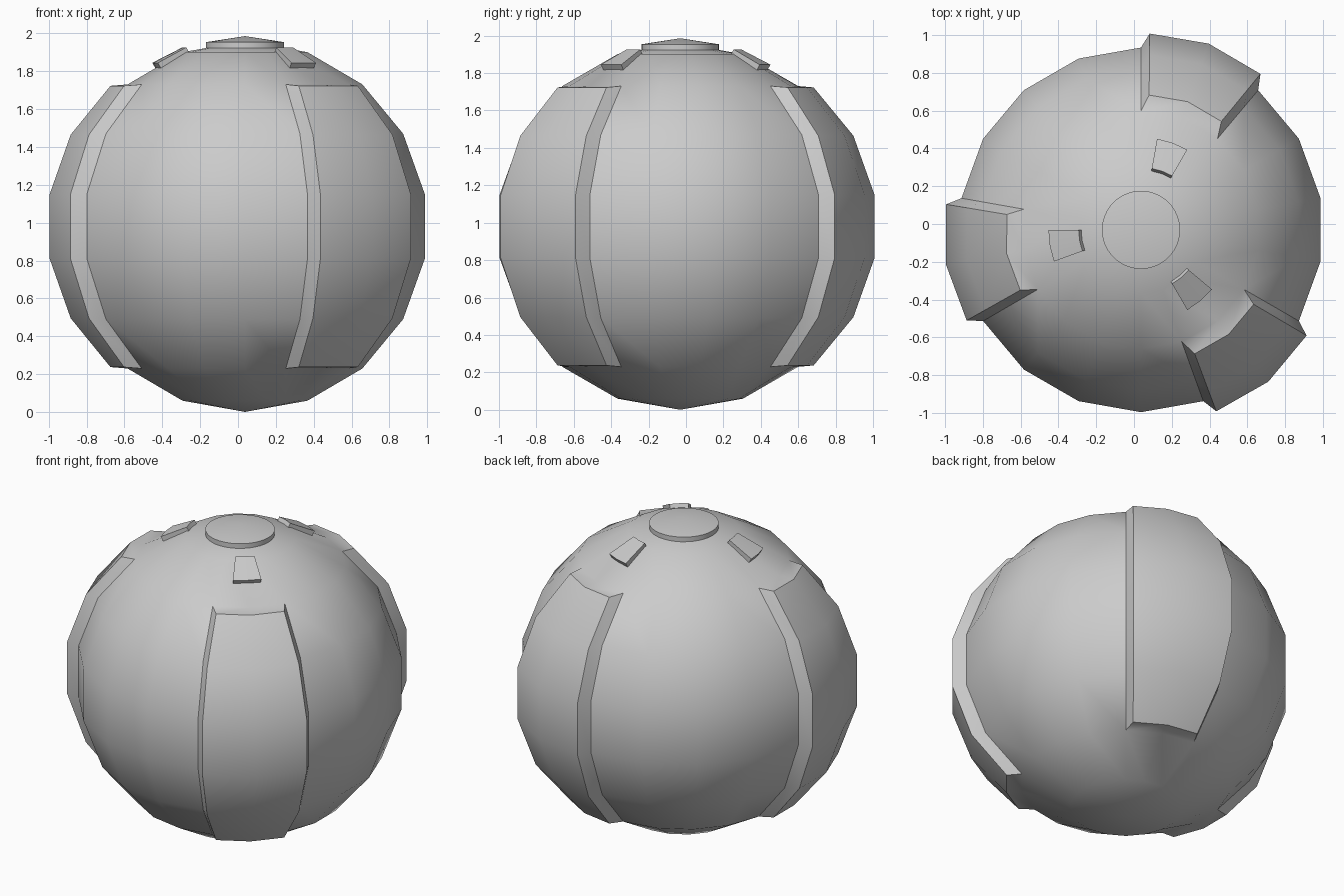
import bpy, bmesh
from math import sin, cos, pi, radians, degrees, atan2
from mathutils import Vector, Matrix

if "Cube" in bpy.data.objects:
    bpy.data.objects.remove(bpy.data.objects["Cube"])

R = 0.98                               # ball radius
CENTRE = Vector((0.037, -0.031, 0.98))
MIDS = (70, 190, 310)                  # directions of the three raised panels


def finish(bm, name):
    bmesh.ops.recalc_face_normals(bm, faces=bm.faces)
    me = bpy.data.meshes.new(name)
    bm.to_mesh(me)
    bm.free()
    ob = bpy.data.objects.new(name, me)
    ob.location = CENTRE
    bpy.context.collection.objects.link(ob)
    bpy.ops.object.select_all(action='DESELECT')
    ob.select_set(True)
    bpy.context.view_layer.objects.active = ob
    bpy.ops.object.shade_smooth_by_angle(angle=radians(30))
    return ob


def polar(r, deg, z):
    a = radians(deg)
    return Vector((r * cos(a), r * sin(a), z))


# Ball, 18 segments by 9 rings, with a vertex column facing 90 degrees
bm = bmesh.new()
bmesh.ops.create_uvsphere(bm, u_segments=18, v_segments=9, radius=R)
v0 = max(bm.verts, key=lambda v: v.co.xy.length)
turn = radians(10) - atan2(v0.co.y, v0.co.x)
bmesh.ops.rotate(bm, verts=bm.verts, cent=(0, 0, 0), matrix=Matrix.Rotation(turn, 3, 'Z'))

# Raised panels: push out a block of faces and narrow it slightly
for mid in MIDS:
    out, side = polar(1, mid, 0), polar(1, mid + 90, 0)
    faces = []
    for f in bm.faces:
        c = f.calc_center_median()
        off = (degrees(atan2(c.y, c.x)) - mid + 180) % 360 - 180
        if abs(off) < 19 and abs(c.z) < 0.72 * R:
            faces.append(f)
    res = bmesh.ops.extrude_face_region(bm, geom=faces)
    bmesh.ops.delete(bm, geom=[f for f in faces if f.is_valid], context='FACES')
    for v in [g for g in res['geom'] if isinstance(g, bmesh.types.BMVert)]:
        r, s, z = v.co.dot(out), v.co.dot(side), v.co.z
        r += 0.088 - 0.025 * (r - 0.8)
        v.co = out * r + side * (s * 0.945) + Vector((0, 0, z * 0.99))
finish(bm, "ball_with_panels")

# Round cap on top with a shallow cone
bm = bmesh.new()
N = 36
low = [bm.verts.new(polar(0.207, i * 360 / N, 0.92)) for i in range(N)]
top = [bm.verts.new(polar(0.207, i * 360 / N, 0.974)) for i in range(N)]
tip = bm.verts.new((0, 0, 1.006))
for i in range(N):
    j = (i + 1) % N
    bm.faces.new((low[i], low[j], top[j], top[i]))
    bm.faces.new((top[i], top[j], tip))
bm.faces.new(low[::-1])
finish(bm, "top_cap")

# Small tabs around the cap, one above each panel
for n, mid in enumerate(MIDS):
    bm = bmesh.new()
    rows = []
    for h in (-0.03, 0.03):            # depth along the slope normal
        for r, z in ((0.315, 0.921), (0.475, 0.839)):
            rows.append([bm.verts.new(polar(r + 0.5 * h, mid + a, z + 0.866 * h))
                         for a in (-10, 0, 10)])
    a, b, c, d = rows                  # low inner, low outer, high inner, high outer
    for p, q in ((a, b), (b, d), (d, c), (c, a)):
        for i in range(2):
            bm.faces.new((p[i], p[i + 1], q[i + 1], q[i]))
    for i in (0, 2):
        bm.faces.new((a[i], b[i], d[i], c[i]))
    finish(bm, f"top_tab_{n + 1}")
